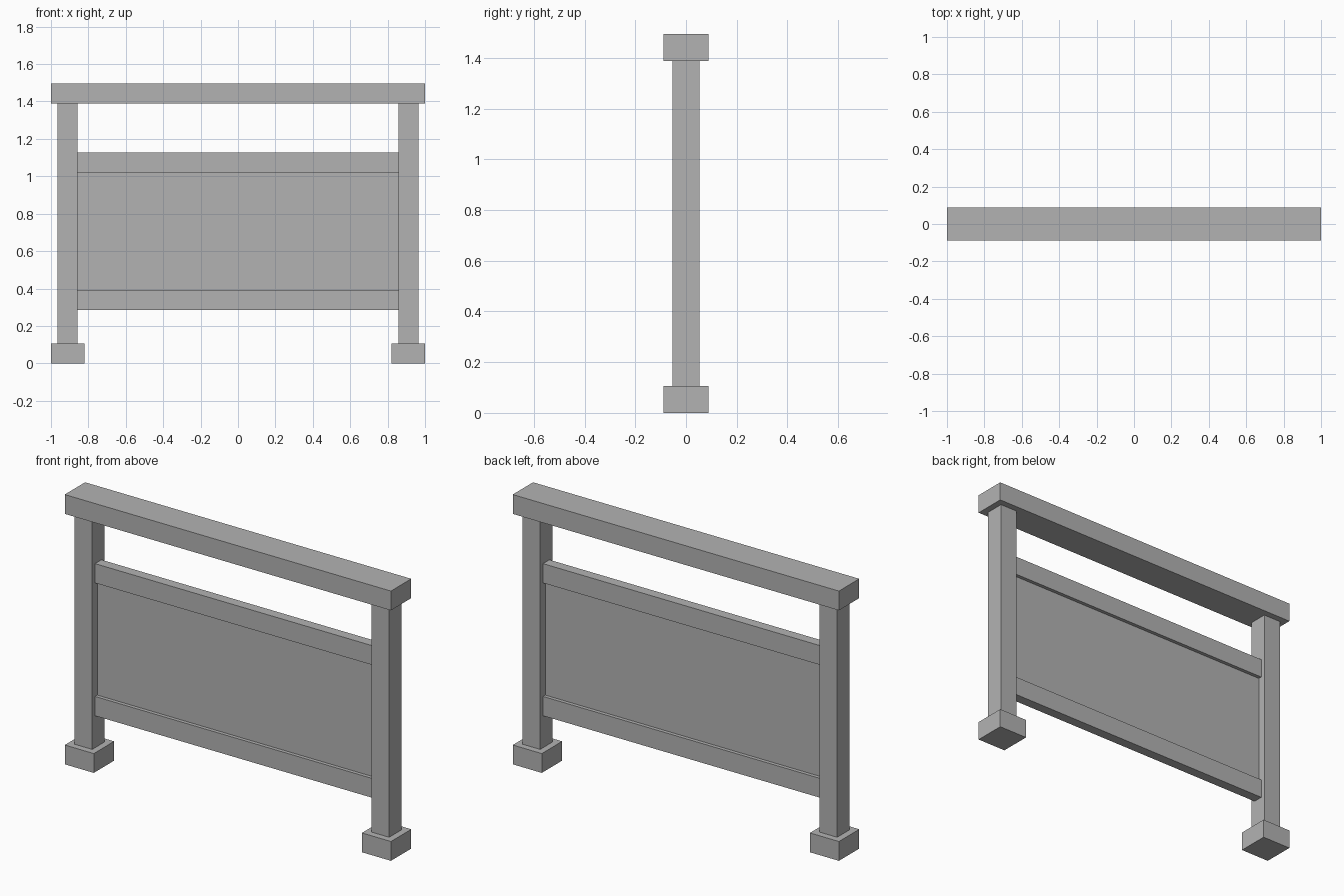
import bpy

# Remove the default cube
if "Cube" in bpy.data.objects:
    bpy.data.objects.remove(bpy.data.objects["Cube"], do_unlink=True)

# Single plain grey
GREY = (0.45, 0.45, 0.45, 1.0)
grey = bpy.data.materials.new("plain_grey")
grey.use_nodes = True
grey.diffuse_color = GREY
grey.node_tree.nodes["Principled BSDF"].inputs["Base Color"].default_value = GREY


def box(name, x, y, z):
    """Box from (min, max) spans; y is the half depth."""
    bpy.ops.mesh.primitive_cube_add(
        size=1, location=((x[0] + x[1]) / 2, 0, (z[0] + z[1]) / 2))
    ob = bpy.context.object
    ob.name = name
    ob.scale = (x[1] - x[0], 2 * y, z[1] - z[0])
    bpy.ops.object.transform_apply(location=False, rotation=False, scale=True)
    ob.data.materials.append(grey)
    return ob


INNER, OUTER = 0.857, 0.964    # post faces
BEAM = 0.107                   # height of every foot, rail and handrail
TOP = 1.495
HALF = 0.089                   # half depth of feet and handrail

# Feet and posts
for side, s in (("left", 1), ("right", -1)):
    box(side + "_foot", sorted((s * (1 - 2 * HALF), s)), HALF, (0, BEAM))
    box(side + "_post", sorted((s * INNER, s * OUTER)), 0.053, (BEAM, TOP - BEAM))

# Handrail on top
box("handrail", (-1, 1), HALF, (TOP - BEAM, TOP))

# Cross rails with the thin panel between them
span = (-INNER, INNER)
low, high = 0.284, 1.02
box("lower_rail", span, 0.028, (low, low + BEAM))
box("upper_rail", span, 0.028, (high, high + BEAM))
box("panel", span, 0.008, (low + BEAM, high))
